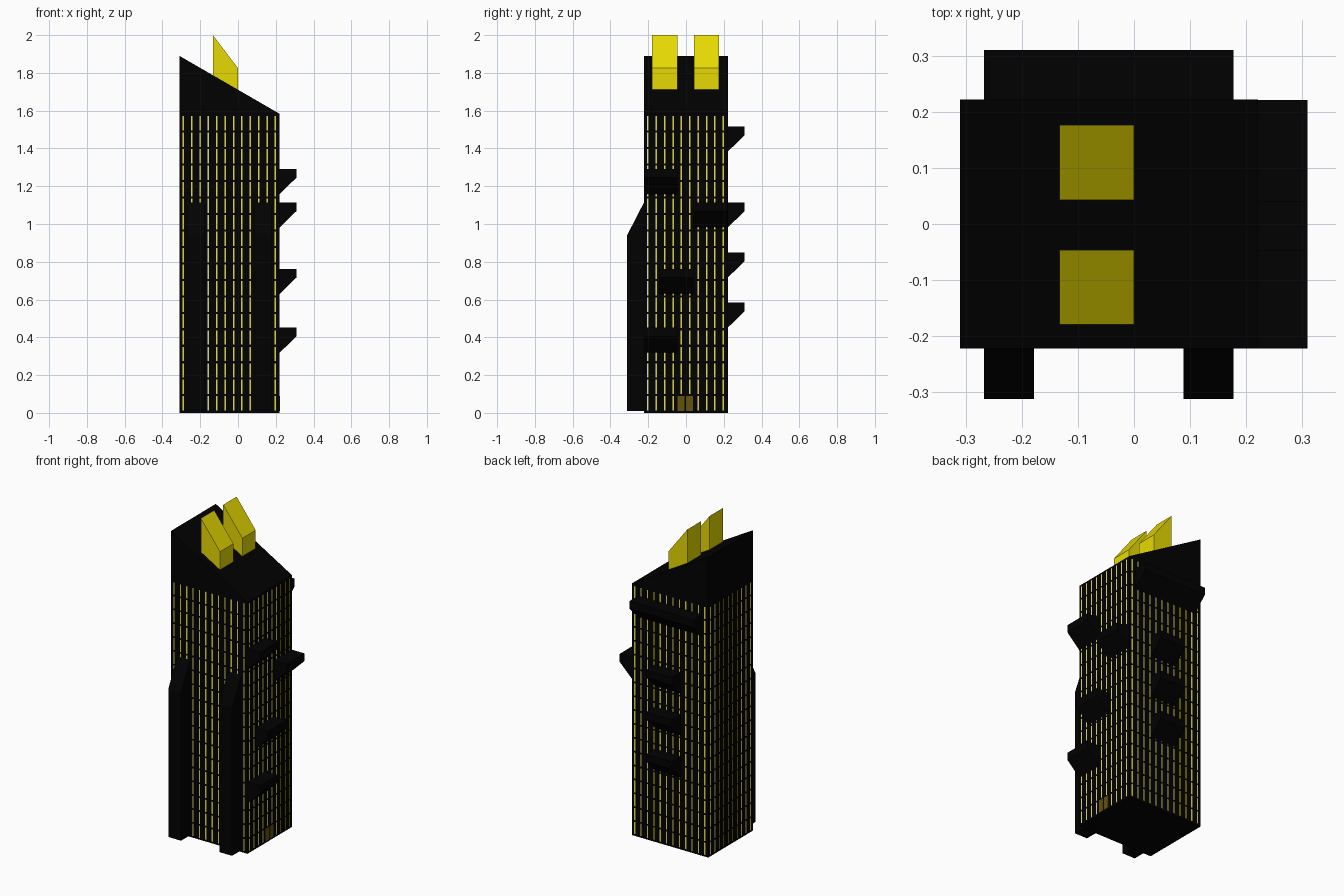
import bpy
from mathutils import Vector

if "Cube" in bpy.data.objects:
    bpy.data.objects.remove(bpy.data.objects["Cube"])


def material(name, rgb):
    m = bpy.data.materials.new(name)
    m.diffuse_color = (*rgb, 1)
    m.use_nodes = True
    m.node_tree.nodes["Principled BSDF"].inputs["Base Color"].default_value = m.diffuse_color
    return m


BLACK = material("black", (0.0004, 0.0004, 0.0004))
YELLOW = material("yellow", (0.82, 0.72, 0.0005))
PALE = material("pale_grey", (0.75, 0.75, 0.78))
BRONZE = material("bronze", (0.13, 0.085, 0.004))


def make(name, verts, faces, mats, indices=None):
    me = bpy.data.meshes.new(name)
    me.from_pydata([tuple(v) for v in verts], [], faces)
    for m in mats:
        me.materials.append(m)
    if indices:
        for p, i in zip(me.polygons, indices):
            p.material_index = i
    ob = bpy.data.objects.new(name, me)
    bpy.context.collection.objects.link(ob)
    return ob


def prism(name, profile, axis, a, b, mat):
    """Extrude a (horizontal, z) profile along the x or y axis from a to b."""
    def put(h, z, t):
        return (t, h, z) if axis == 'X' else (h, t, z)
    n = len(profile)
    area = sum(profile[i][0] * profile[(i + 1) % n][1] - profile[(i + 1) % n][0] * profile[i][1]
               for i in range(n))
    if (area > 0) == (axis == 'Y'):      # keep normals pointing outward
        profile = profile[::-1]
    verts = [put(h, z, t) for t in (a, b) for h, z in profile]
    faces = [tuple(range(n))[::-1], tuple(range(n, 2 * n))]
    faces += [(i, (i + 1) % n, (i + 1) % n + n, i + n) for i in range(n)]
    return make(name, verts, faces, [mat])


X0, X1, Y = -0.31, 0.221, 0.222
CELL = 0.0443

# Tower body with slanted roof
prism("tower_body", [(X0, 0), (X1, 0), (X1, 1.583), (X0, 1.89)], 'Y', -Y, Y, BLACK)

# Two yellow roof fins
for i, y in enumerate((-0.179, 0.043)):
    prism(f"roof_fin_{i + 1}", [(-0.133, 1.75), (0, 1.69), (0, 1.825), (-0.133, 2.0)],
          'Y', y, y + 0.133, YELLOW)

# Front buttresses with sloped tops
for i, x in enumerate((-0.267, 0.088)):
    prism(f"front_buttress_{i + 1}", [(-0.312, 0.01), (-Y, 0.01), (-Y, 1.115), (-0.312, 0.94)],
          'X', x, x + 0.089, BLACK)


def ledge_profile(base, top):
    return [(base, top), (base + 0.088, top), (base + 0.088, top - 0.047), (base, top - 0.133)]


# Balconies on the right side: start, end, top height
for i, (a, b, z) in enumerate([(-0.222, -0.046, 1.292), (0.04, 0.221, 1.115),
                               (-0.14, 0.04, 0.763), (-0.222, -0.046, 0.452)]):
    prism(f"right_balcony_{i + 1}", ledge_profile(X1, z), 'Y', a, b, BLACK)

# Ledges on the back
for i, (a, b, z) in enumerate([(-0.267, 0.177, 1.517), (-0.118, 0.06, 1.115),
                               (-0.118, 0.06, 0.85), (-0.118, 0.06, 0.585)]):
    prism(f"back_ledge_{i + 1}", ledge_profile(Y, z), 'X', a, b, BLACK)


# Slit windows on each wall: a narrow pale strip beside a yellow one
def windows(name, start, u, cols, rows=18):
    u = Vector(u)
    start = Vector(start) + u.cross(Vector((0, 0, 1))) * 0.001
    verts, faces, idx = [], [], []
    pitch = 1.57 / rows
    for c in range(cols):
        mid = (c + 0.5) * CELL
        for r in range(rows):
            z0 = 0.012 + r * pitch
            z1 = z0 + pitch - 0.011
            for k, (s, e) in enumerate(((-0.0025, 0.0025), (-0.0055, -0.0025))):
                n = len(verts)
                for d, z in ((s, z0), (e, z0), (e, z1), (s, z1)):
                    verts.append(start + u * (mid + d) + Vector((0, 0, z)))
                faces.append((n, n + 1, n + 2, n + 3))
                idx.append(k)
    make(name, verts, faces, [YELLOW, PALE], idx)


windows("front_windows", (X0, -Y, 0), (1, 0, 0), 12)
windows("right_windows", (X1, -Y, 0), (0, 1, 0), 10)
windows("back_windows", (X1, Y, 0), (-1, 0, 0), 12)
windows("left_windows", (X0, Y, 0), (0, -1, 0), 10)

# Double entrance door on the right side
for i, y in enumerate((-0.046, -0.001)):
    prism(f"door_leaf_{i + 1}", [(X1, 0.01), (X1 + 0.002, 0.01), (X1 + 0.002, 0.09), (X1, 0.09)],
          'Y', y, y + 0.037, BRONZE)
